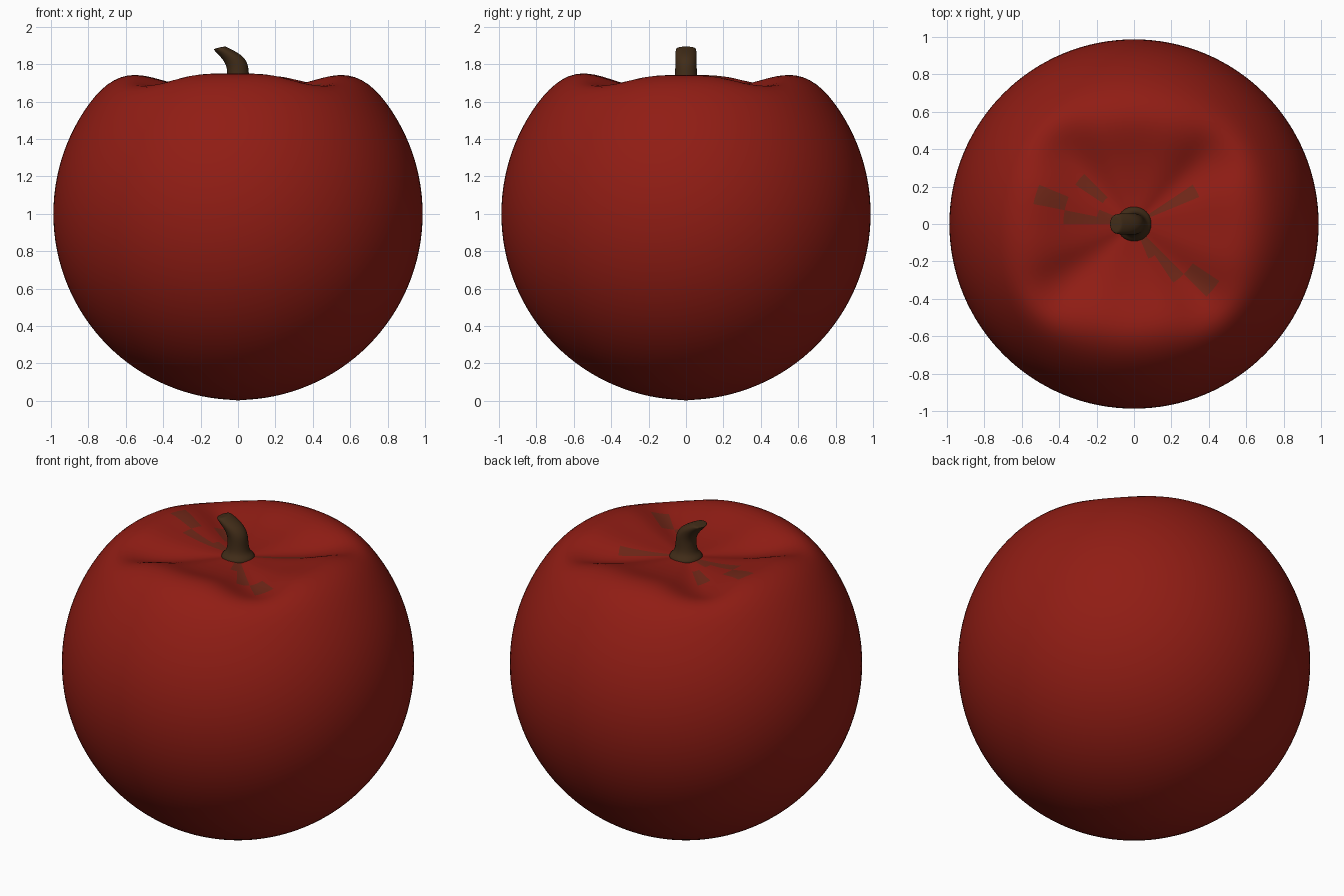
import bpy, bmesh, math
from mathutils import Vector

if "Cube" in bpy.data.objects:
    bpy.data.objects.remove(bpy.data.objects["Cube"])


def material(name, color):
    m = bpy.data.materials.new(name)
    m.diffuse_color = (*color, 1)
    m.use_nodes = True
    m.node_tree.nodes["Principled BSDF"].inputs["Base Color"].default_value = m.diffuse_color
    return m


def make_object(name, bm, mats, levels):
    bmesh.ops.recalc_face_normals(bm, faces=bm.faces)
    for f in bm.faces:
        f.smooth = True
    mesh = bpy.data.meshes.new(name)
    bm.to_mesh(mesh)
    bm.free()
    for m in mats:
        mesh.materials.append(m)
    ob = bpy.data.objects.new(name, mesh)
    bpy.context.collection.objects.link(ob)
    sub = ob.modifiers.new("smooth", 'SUBSURF')
    sub.levels = sub.render_levels = levels
    return ob


red = material("apple_red", (0.28, 0.012, 0.007))
patch = material("skin_patch", (0.16, 0.02, 0.009))
brown = material("stem_brown", (0.052, 0.025, 0.009))

# Apple body: a sphere whose top rings are pressed into a lobed hollow
bm = bmesh.new()
bmesh.ops.create_uvsphere(bm, u_segments=32, v_segments=16, radius=1)
bmesh.ops.translate(bm, verts=bm.verts, vec=(0, 0, 1))
grooves = (41, 133, 220, 314)
# ring index from the pole: (lobe height, groove height)
ring_z = {0: (1.665, 1.665), 1: (1.67, 1.655), 2: (1.70, 1.64), 3: (1.762, 1.65)}
for v in bm.verts:
    ring = round(math.degrees(math.acos(max(-1, min(1, v.co.z - 1)))) / 11.25)
    if ring in ring_z:
        ang = math.degrees(math.atan2(v.co.y, v.co.x))
        d = min(abs((ang - g + 180) % 360 - 180) for g in grooves)
        lobe, groove = ring_z[ring]
        w = math.exp(-(d / 15) ** 2)
        v.co.z = lobe + (groove - lobe) * w
        if ring == 3 and -135 < ang < -45:
            v.co.z += 0.012 * (1 - w)

# Discoloured skin patches: (angle, radius) of the faces
spots = [(163, 0.47), (141, 0.29), (174, 0.29), (174, 0.13), (28, 0.29),
         (28, 0.13), (309, 0.29), (309, 0.13), (321, 0.47)]
for f in bm.faces:
    c = f.calc_center_median()
    if c.z > 1.5:
        for a, r in spots:
            p = Vector((r * math.cos(math.radians(a)), r * math.sin(math.radians(a))))
            if (c.xy - p).length < 0.025:
                f.material_index = 1
make_object("apple_body", bm, [red, patch], 2)

# Stem: cross-sections given by left and right edge points and half depth
sections = [
    ((-0.10, 1.64), (0.10, 1.64), 0.10),
    ((-0.10, 1.675), (0.10, 1.675), 0.10),
    ((-0.065, 1.695), (0.065, 1.695), 0.065),
    ((-0.06, 1.76), (0.06, 1.76), 0.06),
    ((-0.064, 1.79), (0.055, 1.805), 0.06),
    ((-0.08, 1.82), (0.03, 1.842), 0.06),
    ((-0.105, 1.85), (-0.01, 1.868), 0.06),
    ((-0.133, 1.877), (-0.06, 1.893), 0.055),
    ((-0.128, 1.883), (-0.07, 1.896), 0.045),
]
N = 12
bm = bmesh.new()
rings = []
for (lx, lz), (rx, rz), depth in sections:
    ring = []
    for i in range(N):
        a = 2 * math.pi * i / N
        t = (1 + math.cos(a)) / 2
        ring.append(bm.verts.new((lx + (rx - lx) * t, depth * math.sin(a), lz + (rz - lz) * t)))
    rings.append(ring)
for a, b in zip(rings, rings[1:]):
    for i in range(N):
        j = (i + 1) % N
        bm.faces.new((a[i], a[j], b[j], b[i]))
bm.faces.new(rings[0])
bm.faces.new(rings[-1])
make_object("stem", bm, [brown], 2)
